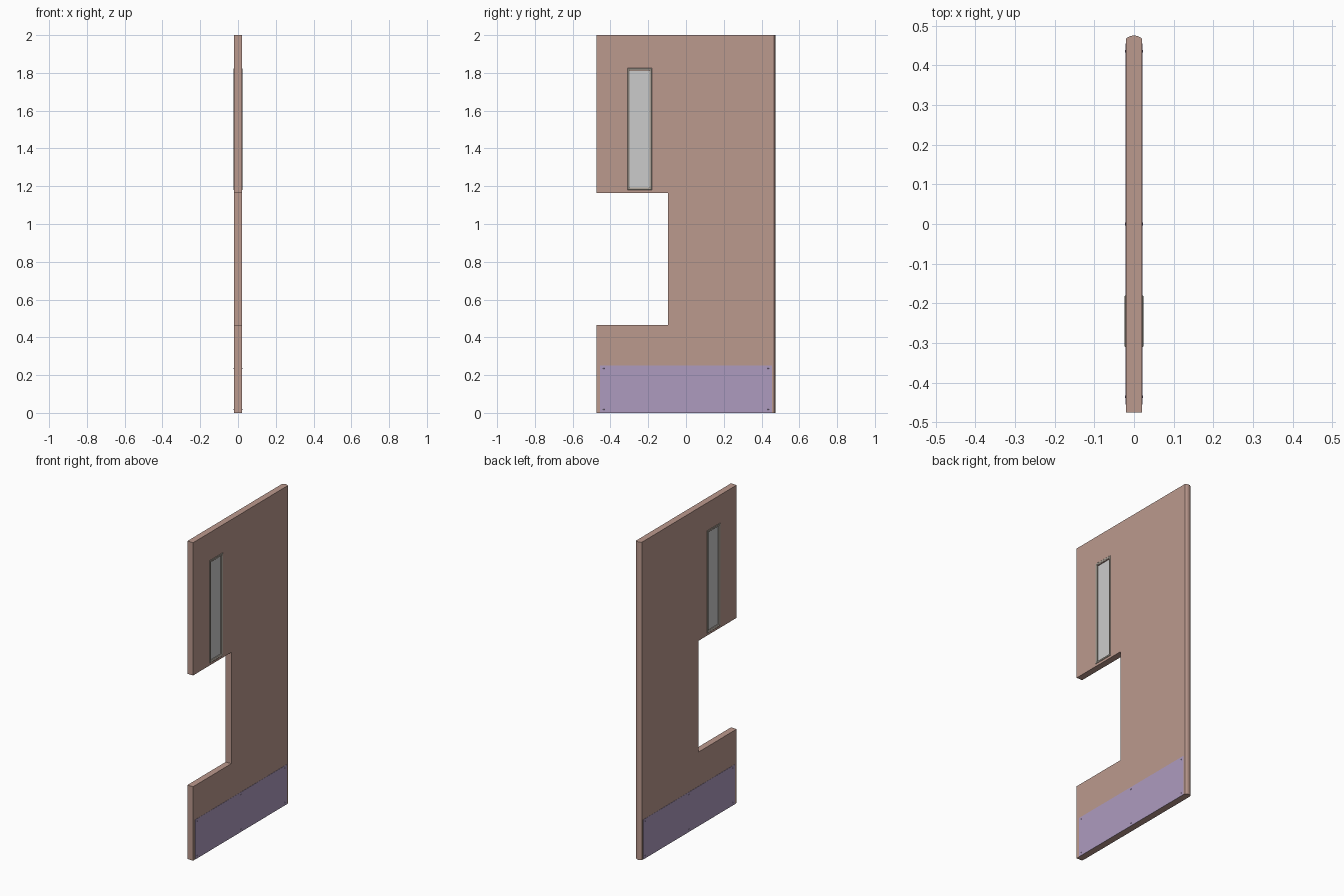
import bpy, bmesh, math

if "Cube" in bpy.data.objects:
    bpy.data.objects.remove(bpy.data.objects["Cube"])

HALF = 0.02                                  # half the leaf thickness
HOLE = (-0.30, -0.19, 1.19, 1.81)            # window opening: y0, y1, z0, z1


def material(name, rgb):
    m = bpy.data.materials.new(name)
    m.diffuse_color = (*rgb, 1)
    m.use_nodes = True
    m.node_tree.nodes["Principled BSDF"].inputs["Base Color"].default_value = m.diffuse_color
    return m


def finish(name, bm, mat=None):
    bmesh.ops.recalc_face_normals(bm, faces=bm.faces)
    me = bpy.data.meshes.new(name)
    bm.to_mesh(me)
    bm.free()
    ob = bpy.data.objects.new(name, me)
    bpy.context.collection.objects.link(ob)
    if mat:
        me.materials.append(mat)
    return ob


def box(name, x0, x1, y0, y1, z0, z1, mat=None):
    bm = bmesh.new()
    bmesh.ops.create_cube(bm, size=1)
    for v in bm.verts:
        v.co = (x0 + (v.co.x + 0.5) * (x1 - x0),
                y0 + (v.co.y + 0.5) * (y1 - y0),
                z0 + (v.co.z + 0.5) * (z1 - z0))
    return finish(name, bm, mat)


def smooth(ob):
    bpy.ops.object.select_all(action='DESELECT')
    ob.select_set(True)
    bpy.context.view_layer.objects.active = ob
    bpy.ops.object.shade_smooth_by_angle(angle=math.radians(35))


def cut(ob, cutter):
    mod = ob.modifiers.new("cut", 'BOOLEAN')
    mod.operation = 'DIFFERENCE'
    mod.solver = 'EXACT'
    mod.object = cutter
    bpy.context.view_layer.objects.active = ob
    bpy.ops.object.modifier_apply(modifier=mod.name)
    bpy.data.objects.remove(cutter)


def window_frame(name, side, mat):
    # mitred trim: cross-section steps (inset from outer edge, x) swept round a rectangle
    y0, y1, z0, z1 = -0.31, -0.18, 1.18, 1.825
    section = [(0, 0.019), (0, 0.022), (0.002, 0.0235), (0.008, 0.0235),
               (0.012, 0.021), (0.012, 0.012)]
    bm = bmesh.new()
    rings = []
    for d, x in section:
        corners = [(y0 + d, z0 + d), (y1 - d, z0 + d), (y1 - d, z1 - d), (y0 + d, z1 - d)]
        rings.append([bm.verts.new((side * x, y, z)) for y, z in corners])
    n = len(rings)
    for i in range(n):
        a, b = rings[i], rings[(i + 1) % n]
        for j in range(4):
            k = (j + 1) % 4
            bm.faces.new((a[j], a[k], b[k], b[j]))
    return finish(name, bm, mat)


def screw(name, side, y, z, mat):
    # low domed screw head
    bm = bmesh.new()
    bmesh.ops.create_cone(bm, cap_ends=True, segments=12, radius1=0.004,
                          radius2=0.0025, depth=0.0025)
    for v in bm.verts:
        px, py, pz = v.co
        v.co = (side * (0.022 + pz), y + px, z + py)
    ob = finish(name, bm, mat)
    smooth(ob)


paint = material("door_paint", (0.50, 0.32, 0.27))
plate = material("kick_plate_metal", (0.42, 0.33, 0.52))
trim = material("frame_trim", (0.40, 0.36, 0.31))

# door leaf: plan profile with a rounded hinge edge, extruded upward
profile = [(-HALF, -0.475), (HALF, -0.475)]
sag, edge = 0.008, 0.475
radius = (HALF ** 2 + sag ** 2) / (2 * sag)
span = math.asin(HALF / radius)
for i in range(11):
    a = span * (1 - 2 * i / 10)
    profile.append((radius * math.sin(a), edge - radius + radius * math.cos(a)))
bm = bmesh.new()
base = bm.faces.new([bm.verts.new((x, y, 0)) for x, y in profile])
ext = bmesh.ops.extrude_face_region(bm, geom=[base])
for v in ext["geom"]:
    if isinstance(v, bmesh.types.BMVert):
        v.co.z = 2
door = finish("door_leaf", bm, paint)

# side notch and window opening
cut(door, box("notch_cutter", -0.1, 0.1, -0.6, -0.095, 0.465, 1.165))
cut(door, box("window_cutter", -0.1, 0.1, *HOLE))
smooth(door)

# glass pane
box("window_glass", -0.014, 0.014, *HOLE)

# parts on both faces of the leaf
for side, label in ((1, "right"), (-1, "left")):
    window_frame("window_frame_" + label, side, trim)
    xs = sorted((side * 0.0195, side * 0.0212))
    box("kick_plate_" + label, *xs, -0.455, 0.455, 0.0, 0.25, plate)
    for y in (-0.435, 0.0, 0.435):
        for z in (0.018, 0.235):
            screw("kick_plate_screw_" + label, side, y, z, plate)
